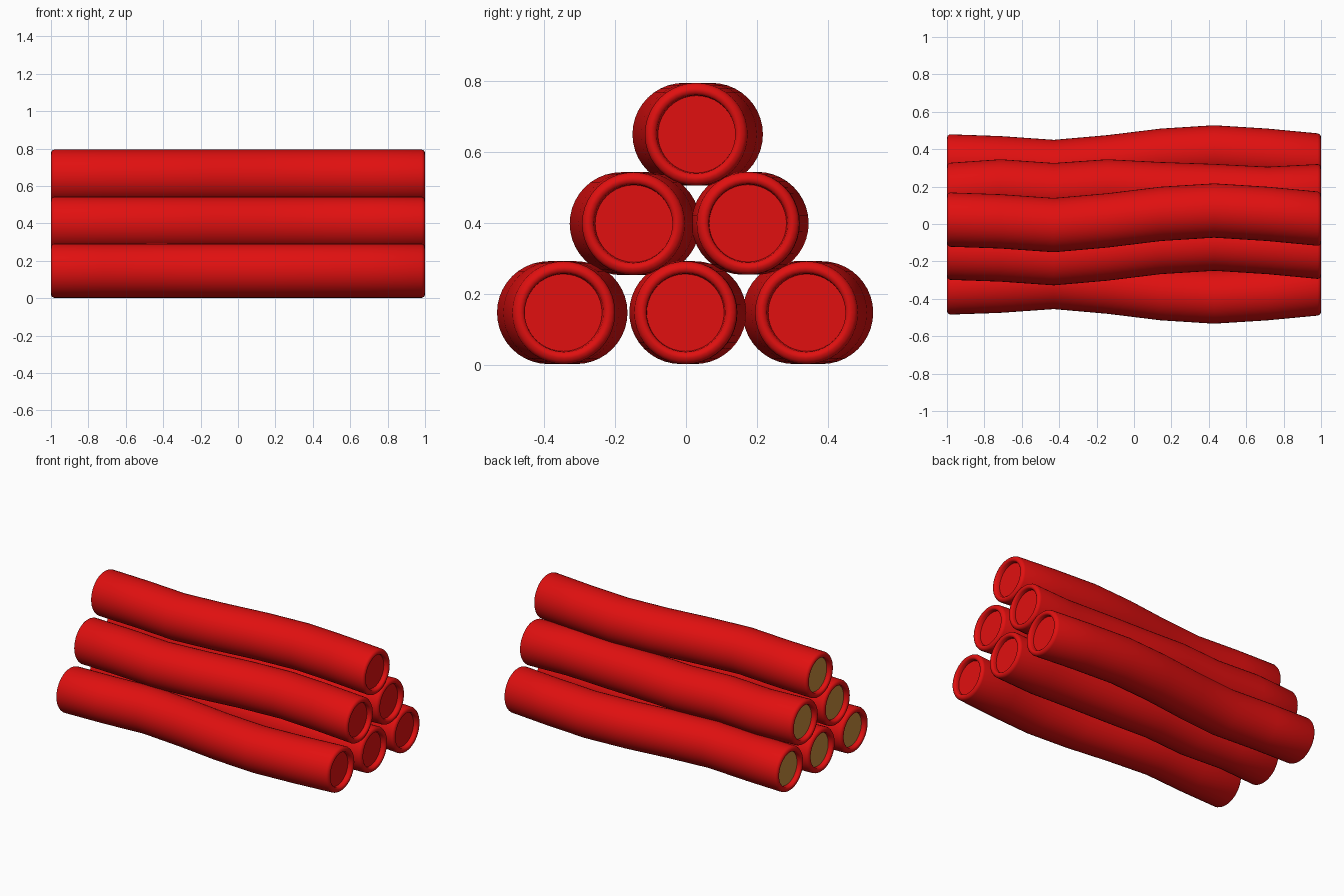
import bpy, bmesh, math

if "Cube" in bpy.data.objects:
    bpy.data.objects.remove(bpy.data.objects["Cube"])

def mat(name, col):
    m = bpy.data.materials.new(name)
    m.diffuse_color = (*col, 1)
    m.use_nodes = True
    m.node_tree.nodes["Principled BSDF"].inputs["Base Color"].default_value = m.diffuse_color
    return m

red = mat("red", (0.75, 0.005, 0.005))
brown = mat("brown", (0.56, 0.26, 0.045))

SIDES, R = 40, 0.145
XS = [-1 + 2 * i / 7 for i in range(8)]
# sideways sway of each log along its length
WAVE_A = [0, -.01, -.03, -.005, .03, .048, .03, .003]
WAVE_B = [.005, .025, .005, .025, .01, 0, -.015, 0]
# end profile: (distance in from the end, radius), from recess outwards
END = [(.03, .109), (.008, .111), (.002, .117), (0, .123), (0, .128),
       (.004, .137), (.01, .142), (.018, R)]

def sway(x, wave):
    t = (x + 1) / 2 * 7
    i = min(6, int(t))
    return wave[i] + (wave[i + 1] - wave[i]) * (t - i)

def log(name, y, z, wave, flip=1):
    bm = bmesh.new()
    prof = [(-1 + d, r) for d, r in END] + [(x, R) for x in XS[1:-1]] \
        + [(1 - d, r) for d, r in reversed(END)]
    rings = []
    for x, r in prof:
        cy = y + flip * sway(x, wave)
        rings.append([bm.verts.new((x, cy + r * math.cos(a), z + r * math.sin(a)))
                      for a in (2 * math.pi * k / SIDES for k in range(SIDES))])
    for a, b in zip(rings, rings[1:]):
        for k in range(SIDES):
            j = (k + 1) % SIDES
            bm.faces.new((a[k], a[j], b[j], b[k]))
    # recessed discs: brown at the left end, red at the right end
    left = bm.faces.new(rings[0])
    bm.faces.new(rings[-1])
    left.material_index = 1
    bmesh.ops.recalc_face_normals(bm, faces=bm.faces)
    me = bpy.data.meshes.new(name)
    bm.to_mesh(me)
    bm.free()
    me.materials.append(red)
    me.materials.append(brown)
    ob = bpy.data.objects.new(name, me)
    bpy.context.collection.objects.link(ob)
    bpy.ops.object.select_all(action='DESELECT')
    ob.select_set(True)
    bpy.context.view_layer.objects.active = ob
    bpy.ops.object.shade_smooth_by_angle(angle=math.radians(50))

# pyramid stack: three, two, one
log("bottom_front_log", -.34, .147, WAVE_A, -1)
log("bottom_middle_log", 0, .147, WAVE_B)
log("bottom_back_log", .335, .147, WAVE_A)
log("middle_front_log", -.153, .398, WAVE_A)
log("middle_back_log", .176, .399, WAVE_B)
log("top_log", .024, .65, WAVE_A)
